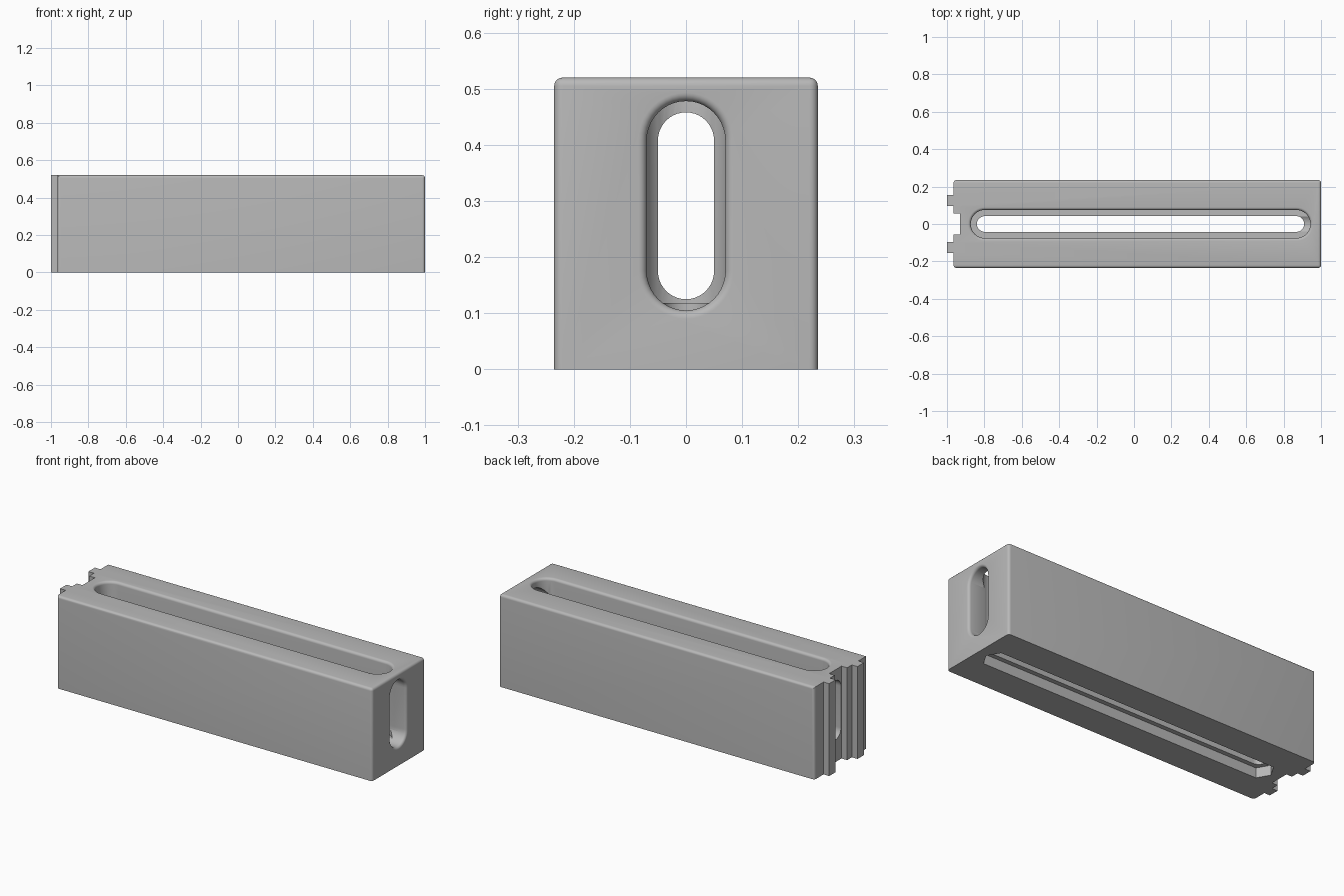
import bpy, bmesh
from math import sin, cos, radians, pi

if "Cube" in bpy.data.objects:
    bpy.data.objects.remove(bpy.data.objects["Cube"])

grey = bpy.data.materials.new("light_grey")
grey.use_nodes = True
COLOR = (0.48, 0.48, 0.48, 1)
grey.diffuse_color = COLOR
grey.node_tree.nodes["Principled BSDF"].inputs["Base Color"].default_value = COLOR

HEIGHT, HALF, FILLET = 0.52, 0.235, 0.015
LEFT, RIGHT = -0.965, 1.0


def finish(name, bm):
    bmesh.ops.recalc_face_normals(bm, faces=bm.faces[:])
    mesh = bpy.data.meshes.new(name)
    bm.to_mesh(mesh)
    bm.free()
    mesh.materials.append(grey)
    obj = bpy.data.objects.new(name, mesh)
    bpy.context.scene.collection.objects.link(obj)
    return obj


def slot_cutter(name, axis, start, end, rings, span=90, steps=20):
    """Loft of stadium rings (depth, radius) with the depth along the axis."""
    bm = bmesh.new()
    loops = []
    for depth, radius in rings:
        loop = []
        for center, turn in ((end, 0), (start, pi)):
            for i in range(steps + 1):
                a = turn + radians(span) * (2 * i / steps - 1)
                u, y = center + radius * cos(a), radius * sin(a)
                loop.append(bm.verts.new((u, y, depth) if axis == "z" else (depth, y, u)))
        loops.append(loop)
    for lower, upper in zip(loops, loops[1:]):
        for i in range(len(lower)):
            j = (i + 1) % len(lower)
            bm.faces.new((lower[i], lower[j], upper[j], upper[i]))
    bm.faces.new(loops[0])
    bm.faces.new(loops[-1])
    return finish(name, bm)


def flared(inner, surface, radius):
    """Straight wall that rolls out into a rounded rim at the surface."""
    rings = [(inner, radius)]
    for i in range(7):
        a = i / 6 * pi / 2
        rings.append((surface - FILLET + FILLET * sin(a), radius + FILLET * (1 - cos(a))))
    return rings + [(surface + 0.03, radius + FILLET)]


# Body: plan outline with two tongues and a central groove on the left end
half_plan = [(RIGHT, HALF), (LEFT, HALF), (LEFT, 0.155), (-1, 0.155),
             (-1, 0.097), (LEFT, 0.097), (LEFT, 0.055), (-0.93, 0.055)]
plan = half_plan + [(x, -y) for x, y in reversed(half_plan)]
bm = bmesh.new()
base = bm.faces.new([bm.verts.new((x, y, 0)) for x, y in plan])
top = bmesh.ops.extrude_face_region(bm, geom=[base])["geom"]
bmesh.ops.translate(bm, vec=(0, 0, HEIGHT), verts=[v for v in top if isinstance(v, bmesh.types.BMVert)])

# Rounded outer edges, leaving the underside and the jointed end crisp
rounded = []
for e in bm.edges:
    a, b = (v.co for v in e.verts)
    outer = abs(abs(a.y) - HALF) < 1e-4 and abs(abs(b.y) - HALF) < 1e-4
    if outer and max(a.z, b.z) > 0.5:
        rounded.append(e)
bmesh.ops.bevel(bm, geom=rounded, offset=FILLET, segments=5, profile=0.5, affect='EDGES')
body = finish("slotted_block", bm)

# Slots: top cavity, floor slot, hexagonal nut channel, right and left end slots
X0, X1, Z0, Z1 = -0.798, 0.868, 0.175, 0.408
cutters = [
    slot_cutter("top_cavity", "z", X0, X1, flared(0.118, HEIGHT, 0.075)),
    slot_cutter("floor_slot", "z", X0, X1, [(0.03, 0.042), (0.2, 0.042)]),
    slot_cutter("nut_channel", "z", X0, X1, [(-0.05, 0.078), (0.056, 0.078)], 60, 2),
    slot_cutter("right_slot", "x", Z0, Z1, flared(X1, RIGHT, 0.07)),
    slot_cutter("left_slot", "x", Z0, Z1, [(-1.1, 0.05), (X0, 0.05)]),
]
for cutter in cutters:
    cutter.hide_render = True
    mod = body.modifiers.new(cutter.name, 'BOOLEAN')
    mod.operation, mod.object, mod.solver = 'DIFFERENCE', cutter, 'EXACT'

# Bake the cuts and discard the cutters
bpy.context.view_layer.update()
result = bpy.data.meshes.new_from_object(body.evaluated_get(bpy.context.evaluated_depsgraph_get()))
body.modifiers.clear()
body.data = result
for cutter in cutters:
    bpy.data.objects.remove(cutter)

bpy.ops.object.select_all(action='DESELECT')
body.select_set(True)
bpy.context.view_layer.objects.active = body
bpy.ops.object.shade_smooth_by_angle(angle=radians(30))
